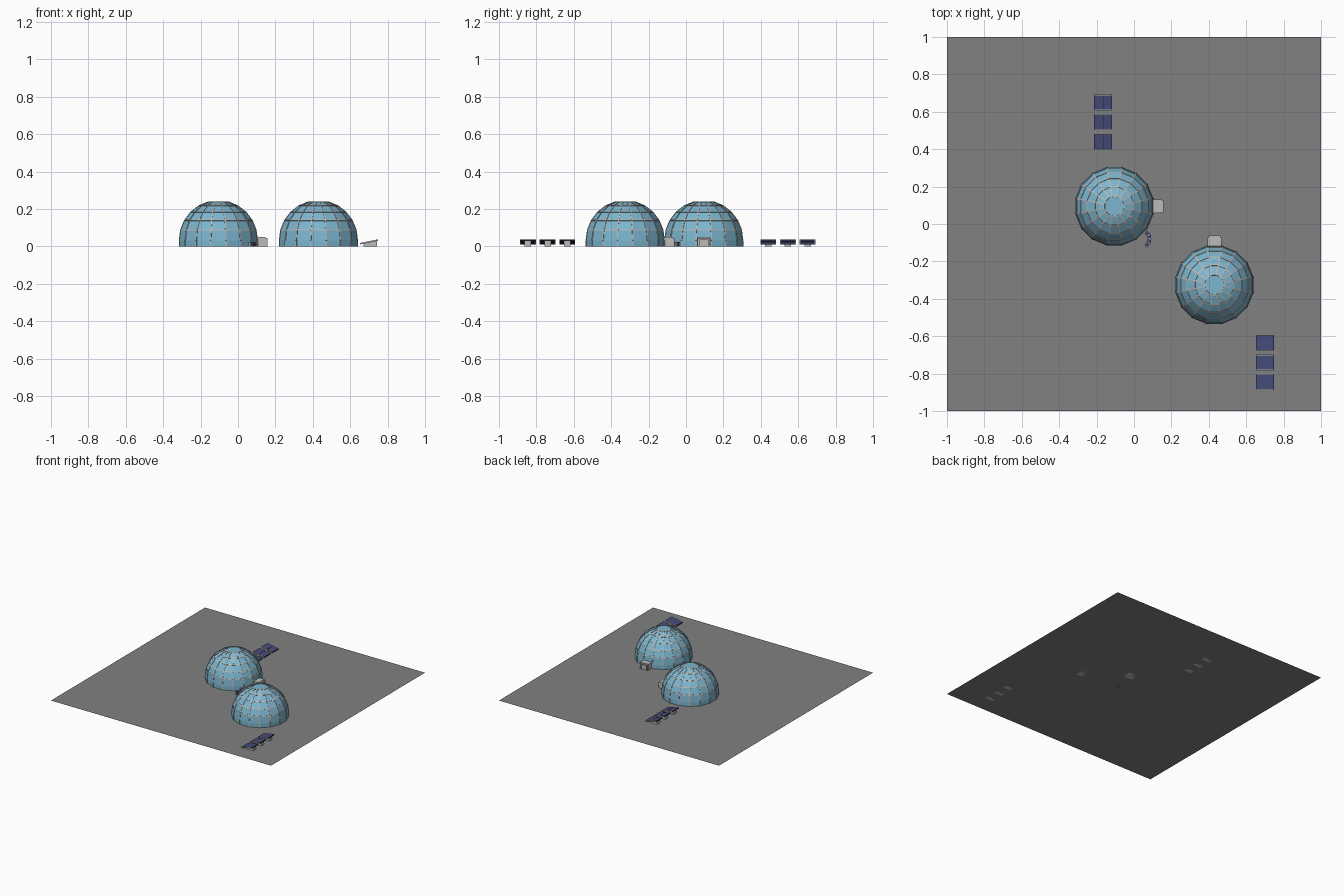
import bpy, bmesh, math
from mathutils import Vector, Matrix

if "Cube" in bpy.data.objects:
    bpy.data.objects.remove(bpy.data.objects["Cube"])


def material(name, rgb):
    m = bpy.data.materials.new(name)
    m.diffuse_color = (*rgb, 1)
    m.use_nodes = True
    m.node_tree.nodes["Principled BSDF"].inputs["Base Color"].default_value = m.diffuse_color
    return m


GROUND = material("ground_grey", (0.22, 0.22, 0.22))
GLASS = material("dome_blue", (0.2, 0.47, 0.63))
STRUT = material("strut_grey", (0.52, 0.47, 0.44))
METAL = material("metal_grey", (0.5, 0.5, 0.49))
NAVY = material("solar_navy", (0.06, 0.07, 0.19))
BLACK = material("black_trim", (0.015, 0.015, 0.02))


def finish(bm, name, mat, matrix=Matrix()):
    bmesh.ops.recalc_face_normals(bm, faces=bm.faces)
    me = bpy.data.meshes.new(name)
    bm.to_mesh(me)
    bm.free()
    me.materials.append(mat)
    ob = bpy.data.objects.new(name, me)
    ob.matrix_world = matrix
    bpy.context.collection.objects.link(ob)
    return ob


def add_box(bm, lo, hi, matrix=Matrix()):
    lo, hi = Vector(lo), Vector(hi)
    m = matrix @ Matrix.Translation((lo + hi) / 2) @ Matrix.Diagonal((*(hi - lo), 1))
    bmesh.ops.create_cube(bm, size=1, matrix=m)


def box(name, lo, hi, mat, matrix=Matrix()):
    bm = bmesh.new()
    add_box(bm, lo, hi, matrix)
    return finish(bm, name, mat)


def prism(name, profile, y0, y1, mat, matrix=Matrix()):
    # x-z profile extruded along y
    bm = bmesh.new()
    f = bm.faces.new([bm.verts.new((x, y0, z)) for x, z in profile])
    ext = bmesh.ops.extrude_face_region(bm, geom=[f])["geom"]
    bmesh.ops.translate(bm, vec=(0, y1 - y0, 0),
                        verts=[v for v in ext if isinstance(v, bmesh.types.BMVert)])
    return finish(bm, name, mat, matrix)


# flat ground sheet
bm = bmesh.new()
bmesh.ops.create_grid(bm, x_segments=1, y_segments=1, size=1)
finish(bm, "ground_sheet", GROUND)

# geodesic-style dome: 16 sides, 15 degree bands, flat cap
SIDES, R, ZC = 16, 0.213, 0.033


def add_strut(bm, a, b, centre):
    d = (b - a).normalized()
    out = ((a + b) / 2 - centre).normalized()
    side = d.cross(out).normalized()
    out = side.cross(d)
    m = Matrix((d, side, out)).transposed().to_4x4()
    m.translation = (a + b) / 2
    h = (b - a).length / 2
    add_box(bm, (-h, -0.003, -0.002), (h, 0.003, 0.002), m)


def dome(label, cx, cy):
    place = Matrix.Translation((cx, cy, 0))
    levels = [(R, 0)] + [(R * math.cos(math.radians(t)), ZC + R * math.sin(math.radians(t)))
                         for t in range(0, 76, 15)]
    rings = []
    for r, z in levels:
        angs = [(i + 0.5) * 2 * math.pi / SIDES for i in range(SIDES)]
        rings.append([Vector((r * math.cos(a), r * math.sin(a), z)) for a in angs])
    glass, frame = bmesh.new(), bmesh.new()
    verts = [[glass.verts.new(p) for p in ring] for ring in rings]
    centre = Vector((0, 0, ZC))
    for k, ring in enumerate(rings):
        for i in range(SIDES):
            j = (i + 1) % SIDES
            if k > 1:
                add_strut(frame, ring[i], ring[j], centre)
            if k + 1 < len(rings):
                add_strut(frame, ring[i], rings[k + 1][i], centre)
                glass.faces.new((verts[k][i], verts[k][j], verts[k + 1][j], verts[k + 1][i]))
    glass.faces.new(verts[-1])
    finish(glass, label + "_dome_panels", GLASS, place)
    finish(frame, label + "_dome_struts", STRUT, place)


# airlock pointing along local +x, with a raised door surround
def airlock(label, cx, cy, angle):
    m = Matrix.Translation((cx, cy, 0)) @ Matrix.Rotation(angle, 4, 'Z')
    box(label + "_airlock", (0.18, -0.037, 0), (0.252, 0.037, 0.05), METAL, m)
    bm = bmesh.new()
    for s in (-1, 1):
        y0, y1 = sorted((s * 0.022, s * 0.033))
        add_box(bm, (0.252, y0, 0), (0.264, y1, 0.046), m)
    add_box(bm, (0.252, -0.022, 0.037), (0.264, 0.022, 0.046), m)
    finish(bm, label + "_door_frame", METAL)
    box(label + "_door", (0.252, -0.022, 0), (0.255, 0.022, 0.037), METAL, m)


for label, cx, cy, angle in (("back", -0.105, 0.095, 0), ("front", 0.43, -0.325, math.pi / 2)):
    dome(label, cx, cy)
    airlock(label, cx, cy, angle)


# tilted solar panel, high edge on local +x, on a wedge stand
def solar_panel(label, cx, cy, angle, divider):
    m = Matrix.Translation((cx, cy, 0)) @ Matrix.Rotation(angle, 4, 'Z')
    z = lambda x: 0.022 + 0.2 * x          # plane of the panel's underside

    def slab(name, x0, x1, y0, y1, lo, hi, mat):
        prism(label + name, [(x0, z(x0) + lo), (x1, z(x1) + lo),
                             (x1, z(x1) + hi), (x0, z(x0) + hi)], y0, y1, mat, m)

    prism(label + "_stand", [(-0.03, -0.0005), (0.043, -0.0005), (0.043, z(0.043)),
                             (-0.03, z(-0.03))], -0.0175, 0.0175, METAL, m)
    slab("_backing", -0.048, 0.048, -0.038, 0.038, -0.002, 0.002, BLACK)
    slab("_cells", -0.048, 0.046, -0.038, 0.038, 0.002, 0.006, NAVY)
    slab("_high_edge", 0.046, 0.049, -0.042, 0.042, -0.002, 0.006, BLACK)
    for s in (-1, 1):
        y0, y1 = sorted((s * 0.038, s * 0.042))
        slab("_side_rail", -0.048, 0.046, y0, y1, -0.002, 0.006, METAL)
    if divider:
        slab("_divider", -0.002, 0.002, -0.038, 0.038, 0.006, 0.007, BLACK)


for i in range(3):
    solar_panel("back_solar_%d" % i, -0.165, 0.44 + 0.105 * i, math.pi, True)
    solar_panel("front_solar_%d" % i, 0.70, -0.845 + 0.105 * i, 0, False)


# small curved cable run beside the back dome
def arc_block(name, a0, a1, r0, r1, z0, z1, mat, steps):
    c = Vector((0.04, -0.08))
    bm = bmesh.new()
    angs = [math.radians(a0 + (a1 - a0) * i / steps) for i in range(steps + 1)]
    pts = [(r1, a) for a in angs] + [(r0, a) for a in reversed(angs)]
    f = bm.faces.new([bm.verts.new((c.x + r * math.cos(a), c.y + r * math.sin(a), z0))
                      for r, a in pts])
    ext = bmesh.ops.extrude_face_region(bm, geom=[f])["geom"]
    bmesh.ops.translate(bm, vec=(0, 0, z1 - z0),
                        verts=[v for v in ext if isinstance(v, bmesh.types.BMVert)])
    finish(bm, name, mat)


arc_block("curved_pipe", -58, 58, 0.034, 0.053, 0, 0.022, NAVY, 6)
for i in range(5):
    a = -58 + 29 * i
    arc_block("pipe_collar", a - 2, a + 2, 0.032, 0.055, 0, 0.025, METAL, 1)
